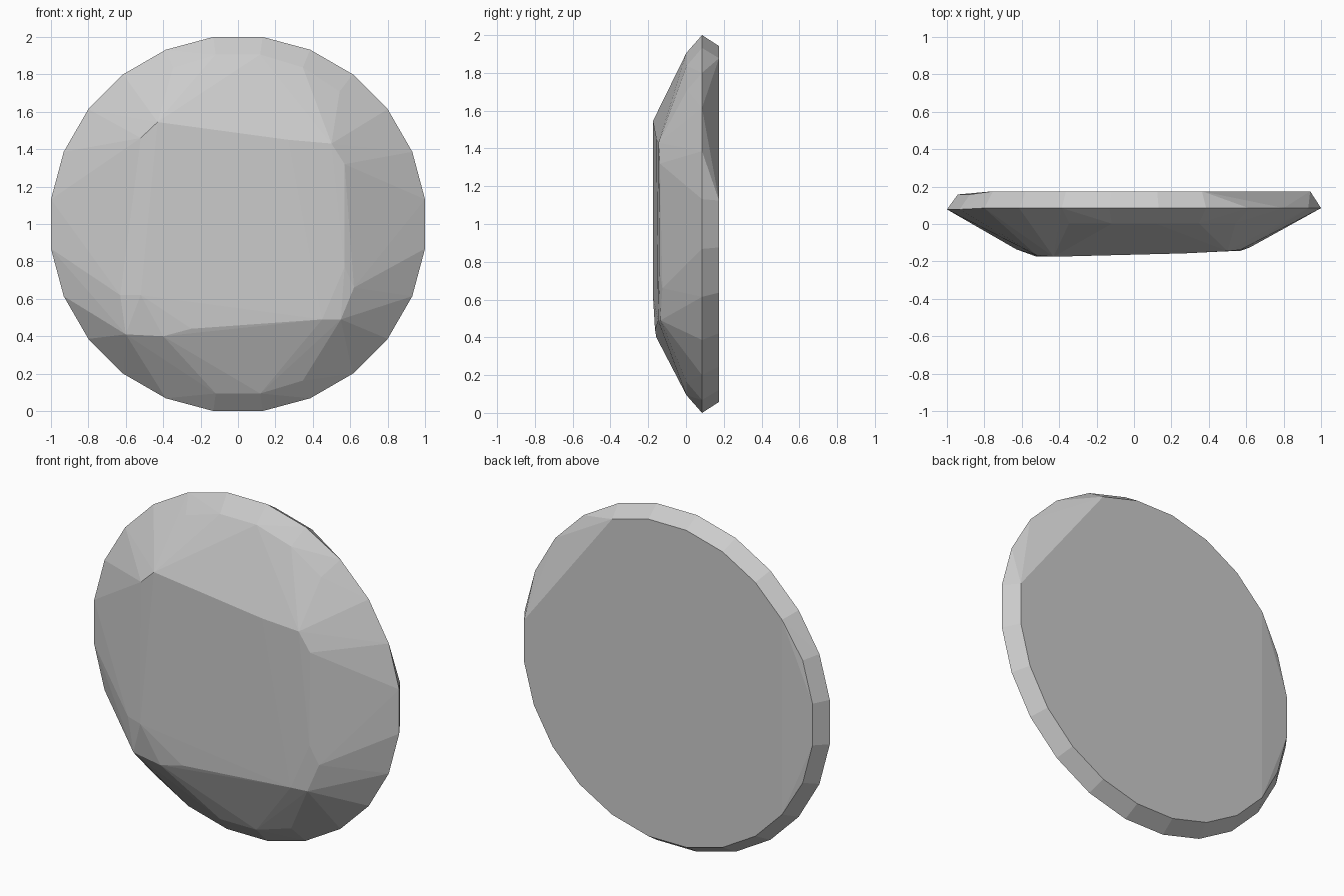
import bpy, bmesh
from math import sin, cos, pi

if "Cube" in bpy.data.objects:
    bpy.data.objects.remove(bpy.data.objects["Cube"])

SIDES = 24
pts = []


def ring(radius, depth, skip=lambda deg: False):
    """Points of a vertical 24-gon centred on z = 1; depth(x) gives y."""
    for i in range(SIDES):
        deg = (i + 0.5) * 360 / SIDES
        if skip(deg):
            continue
        a = deg * pi / 180
        r = radius(a)
        pts.append((r * cos(a), depth(r * cos(a)), 1 + r * sin(a)))


# Widest rim, with flats at top, bottom and sides
ring(lambda a: 1 / cos(pi / SIDES), lambda x: 0.085 if x > -0.9 else 0.078)
# Flat back, with one chipped corner and a slightly lower left edge
ring(lambda a: 0.95, lambda x: 0.175 if x > -0.8 else 0.158,
     lambda deg: 10 < deg < 55)
# Front bevel, narrower at the sides
ring(lambda a: 0.915 - 0.06 * cos(a) ** 2, lambda x: 0.002 + 0.012 * x * x)

# Irregular raised front facet (x, y, z)
pts += [(-0.43, -0.175, 1.545), (0.27, -0.157, 1.45), (0.50, -0.145, 1.43),
        (0.57, -0.138, 1.32), (0.57, -0.143, 0.77), (0.62, -0.125, 0.66),
        (0.55, -0.135, 0.49), (0.45, -0.148, 0.49), (-0.25, -0.164, 0.44),
        (-0.40, -0.157, 0.40), (-0.60, -0.125, 0.41), (-0.63, -0.135, 0.62),
        (-0.52, -0.175, 0.62), (-0.52, -0.168, 1.46), (0.70, -0.07, 1.22)]

# Wrap all the points in a faceted shell
bm = bmesh.new()
for p in pts:
    bm.verts.new(p)
res = bmesh.ops.convex_hull(bm, input=bm.verts)
loose = [v for v in bm.verts if not v.link_faces]
bmesh.ops.delete(bm, geom=loose, context='VERTS')
bmesh.ops.dissolve_limit(bm, angle_limit=0.01, verts=bm.verts, edges=bm.edges)
bmesh.ops.recalc_face_normals(bm, faces=bm.faces)

mesh = bpy.data.meshes.new("stone_disc")
bm.to_mesh(mesh)
bm.free()
disc = bpy.data.objects.new("stone_disc", mesh)
bpy.context.collection.objects.link(disc)
